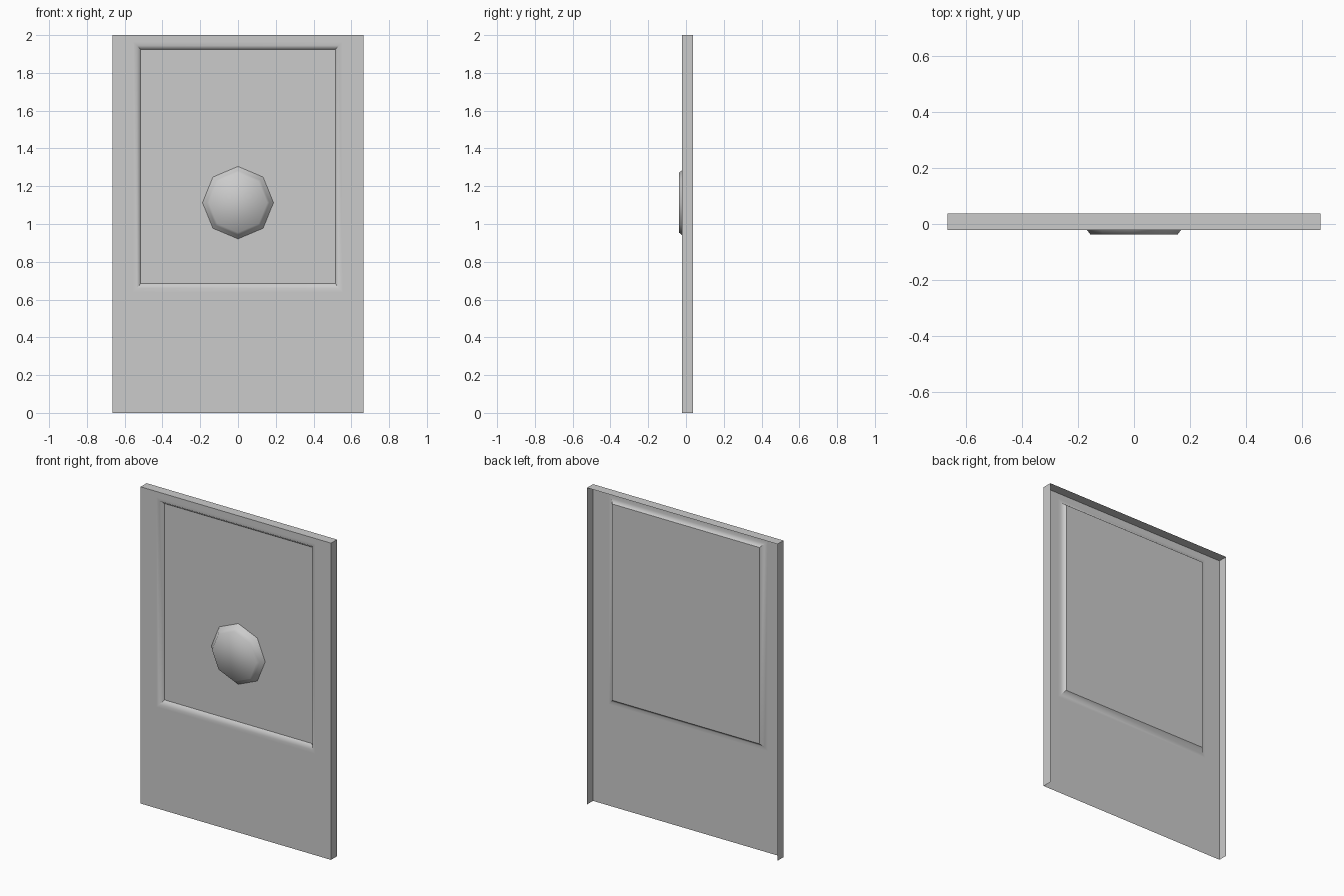
import bpy, bmesh, math

if "Cube" in bpy.data.objects:
    bpy.data.objects.remove(bpy.data.objects["Cube"])

FRONT, BACK, FLOOR = -0.022, 0.038, 0.003   # depths of face, rear edge, recess floor


def finish(bm, name, angle):
    me = bpy.data.meshes.new(name)
    bm.normal_update()
    bm.to_mesh(me)
    bm.free()
    ob = bpy.data.objects.new(name, me)
    bpy.context.collection.objects.link(ob)
    bpy.ops.object.select_all(action='DESELECT')
    ob.select_set(True)
    bpy.context.view_layer.objects.active = ob
    bpy.ops.object.shade_smooth_by_angle(angle=math.radians(angle))
    return ob


def rect(bm, half_w, z0, z1, y):
    return [bm.verts.new(p) for p in ((-half_w, y, z0), (half_w, y, z0),
                                      (half_w, y, z1), (-half_w, y, z1))]


def bridge(bm, a, b):
    n = len(a)
    for i in range(n):
        j = (i + 1) % n
        bm.faces.new((a[i], a[j], b[j], b[i]))


# Thin panel: flat border and sloped recess, with the rear and bottom left open
bm = bmesh.new()
loops = [rect(bm, 0.665, 0.0, 2.0, FRONT),
         rect(bm, 0.555, 0.64, 1.965, FRONT),
         rect(bm, 0.535, 0.66, 1.945, FRONT),
         rect(bm, 0.515, 0.685, 1.925, FLOOR)]
for a, b in zip(loops, loops[1:]):
    bridge(bm, a, b)
bm.faces.new(loops[-1])

# Folded rim on both sides and the top
outer, rear = loops[0], rect(bm, 0.665, 0.0, 2.0, BACK)
for i, j in ((1, 2), (2, 3), (3, 0)):
    bm.faces.new((outer[j], outer[i], rear[i], rear[j]))

# Crisp edge around the recess floor
bm.normal_update()
panel = finish(bm, "panel", 60)
for e in panel.data.edges:
    if all(abs(panel.data.vertices[v].co.y - FLOOR) < 1e-5 for v in e.vertices):
        e.use_edge_sharp = True

# Low octagonal boss standing on the recess floor
bm = bmesh.new()
rings = []
for r, y in ((0.188, FLOOR), (0.167, FRONT), (0.155, -0.038)):
    rings.append([bm.verts.new((r * math.cos(k * math.pi / 4), y,
                                1.113 + 1.02 * r * math.sin(k * math.pi / 4)))
                  for k in range(8)])
for a, b in zip(rings, rings[1:]):
    bridge(bm, a, b)
bm.faces.new(rings[-1])
finish(bm, "boss", 70)
